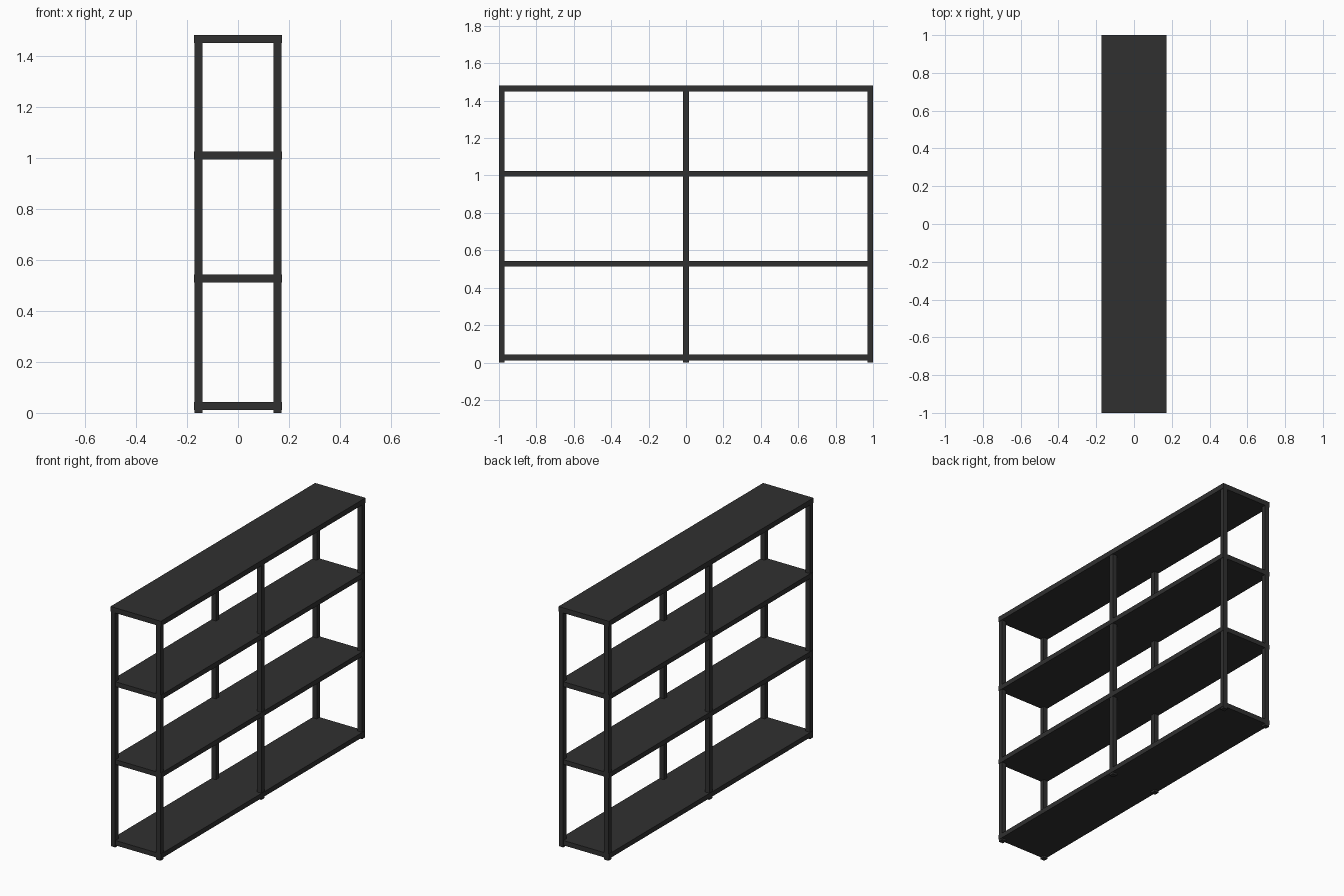
import bpy

if "Cube" in bpy.data.objects:
    bpy.data.objects.remove(bpy.data.objects["Cube"])

mat = bpy.data.materials.new("dark_metal")
mat.diffuse_color = (0.03, 0.03, 0.03, 1)
mat.use_nodes = True
mat.node_tree.nodes["Principled BSDF"].inputs["Base Color"].default_value = mat.diffuse_color


def box(name, x, y, z):
    """Box spanning the given (low, high) ranges."""
    bpy.ops.mesh.primitive_cube_add(
        size=1, location=[(a + b) / 2 for a, b in (x, y, z)])
    ob = bpy.context.object
    ob.name = name
    ob.scale = [b - a for a, b in (x, y, z)]
    bpy.ops.object.transform_apply(location=False, rotation=False, scale=True)
    ob.data.materials.append(mat)
    return ob


HALF_X, HALF_Y, BAR = 0.172, 1.0, 0.03

# Shelf boards, slightly proud of the posts
for name, top in (("bottom_shelf", 0.042), ("lower_shelf", 0.542),
                  ("upper_shelf", 1.024)):
    box(name, (-HALF_X, HALF_X), (-0.998, 0.998), (top - BAR, top))

# Top board caps the posts
box("top_board", (-HALF_X, HALF_X), (-HALF_Y, HALF_Y), (1.45, 1.482))

# Upright posts: both ends and the middle, on each long side
for side, sx in (("left", -1), ("right", 1)):
    for place, y in (("front", -0.985), ("middle", 0), ("back", 0.985)):
        cx = sx * (HALF_X - 0.002 - BAR / 2)
        box(f"{place}_{side}_post", (cx - BAR / 2, cx + BAR / 2),
            (y - BAR / 2, y + BAR / 2), (0, 1.45))
